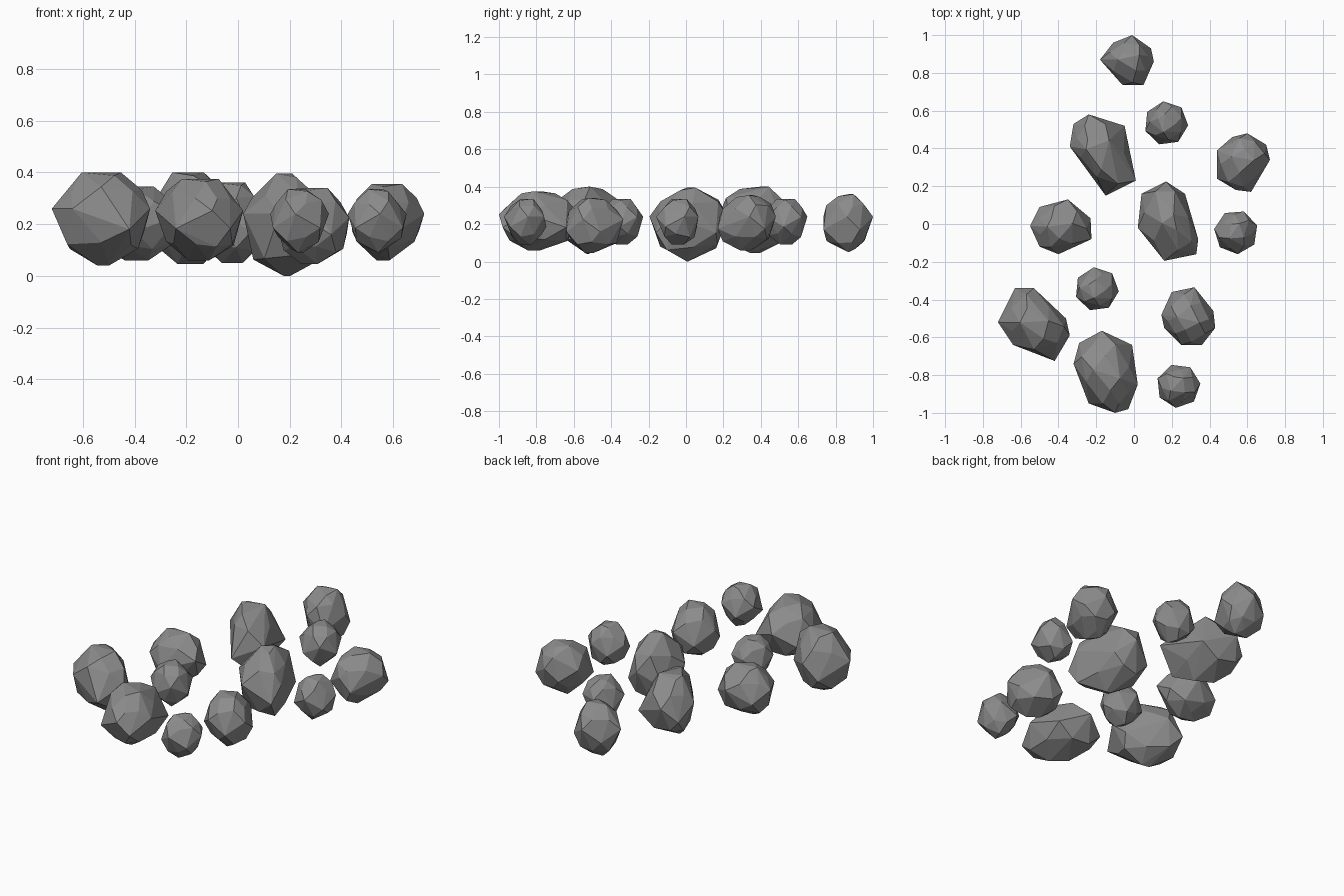
import bpy, bmesh, math, random
from mathutils import Vector

if "Cube" in bpy.data.objects:
    bpy.data.objects.remove(bpy.data.objects["Cube"])

random.seed(4)
stone = bpy.data.materials.new("mid grey stone")
stone.diffuse_color = (0.26, 0.26, 0.26, 1)
stone.use_nodes = True
stone.node_tree.nodes["Principled BSDF"].inputs["Base Color"].default_value = stone.diffuse_color


def rock(name, outline, z0, z1, crown=0.42, keel=0.28):
    """Faceted boulder: hull of a plan outline with narrower rings above and below."""
    pts = [Vector((x, y, 0)) for x, y in outline]
    n = len(pts)
    c = sum(pts, Vector()) / n
    mid, half = (z0 + z1) / 2, (z1 - z0) / 2
    bm = bmesh.new()

    def add(p, scale, u):
        q = c + (p - c) * scale
        bm.verts.new((q.x, q.y, mid + half * u))

    for i, p in enumerate(pts):
        add(p, 1, 0.22 * (-1) ** i)                       # widest ring
        m = (p + pts[(i + 1) % n]) / 2
        add(m, 0.84 + random.uniform(-.06, .06), 0.6 + random.uniform(-.1, .1))
        add(m, 0.82 + random.uniform(-.06, .06), -0.6 + random.uniform(-.1, .1))
    for k in range(4):                                    # flat crown
        add(pts[k * n // 4], crown, 1.0 - 0.07 * (k % 2))
    for k in range(3):                                    # blunt underside
        add(pts[k * n // 3], keel, -1.0 + 0.12 * (k % 2))

    bmesh.ops.convex_hull(bm, input=bm.verts[:])
    loose = [v for v in bm.verts if not v.link_faces]
    bmesh.ops.delete(bm, geom=loose, context='VERTS')
    bmesh.ops.dissolve_limit(bm, angle_limit=math.radians(7),
                             verts=bm.verts[:], edges=bm.edges[:])
    bmesh.ops.recalc_face_normals(bm, faces=bm.faces[:])
    me = bpy.data.meshes.new(name)
    bm.to_mesh(me)
    bm.free()
    me.materials.append(stone)
    bpy.context.collection.objects.link(bpy.data.objects.new(name, me))


def small_rock(name, x, y, turn):
    """Round little stone with a seven-sided plan."""
    ring = [(x + .117 * math.cos(turn + i * math.tau / 7),
             y + .117 * math.sin(turn + i * math.tau / 7)) for i in range(7)]
    rock(name, ring, 0.09, 0.335)


# large, elongated boulders
rock("large_rock_back", [(-.34, .41), (-.32, .53), (-.24, .58), (-.05, .52),
                         (.01, .23), (-.15, .15), (-.25, .29)], .045, .40)
rock("large_rock_centre", [(.02, -.02), (.04, .16), (.17, .225), (.27, .16),
                           (.34, -.08), (.33, -.16), (.16, -.195)], 0, .395, .25, .08)
rock("large_rock_left", [(-.72, -.52), (-.63, -.34), (-.53, -.34), (-.36, -.50),
                         (-.34, -.59), (-.42, -.725), (-.64, -.64)], .04, .40, .42, .12)
rock("large_rock_front", [(-.32, -.74), (-.29, -.63), (-.17, -.565), (-.01, -.64),
                          (.02, -.85), (-.03, -.98), (-.10, -1), (-.24, -.95)],
     .06, .375)

# medium boulders
rock("medium_rock_back", [(-.18, .87), (-.11, .96), (-.01, 1), (.09, .93),
                          (.105, .86), (.05, .735), (-.06, .735)], .05, .36)
rock("medium_rock_right", [(.44, .39), (.52, .46), (.60, .48), (.70, .42), (.72, .34),
                           (.62, .17), (.54, .18), (.44, .24)], .06, .355)
rock("medium_rock_left", [(-.55, -.01), (-.50, .09), (-.35, .13), (-.23, .03),
                          (-.225, -.08), (-.40, -.16), (-.50, -.12)], .06, .345)
rock("medium_rock_front", [(.145, -.48), (.20, -.36), (.32, -.335), (.42, -.46),
                           (.43, -.55), (.36, -.64), (.25, -.64), (.16, -.55)], .045, .34)

# small stones
small_rock("small_rock_back", .17, .533, 1.7)
small_rock("small_rock_right", .54, -.043, 1.2)
small_rock("small_rock_left", -.197, -.345, 1.7)
small_rock("small_rock_front", .235, -.857, 1.0)
